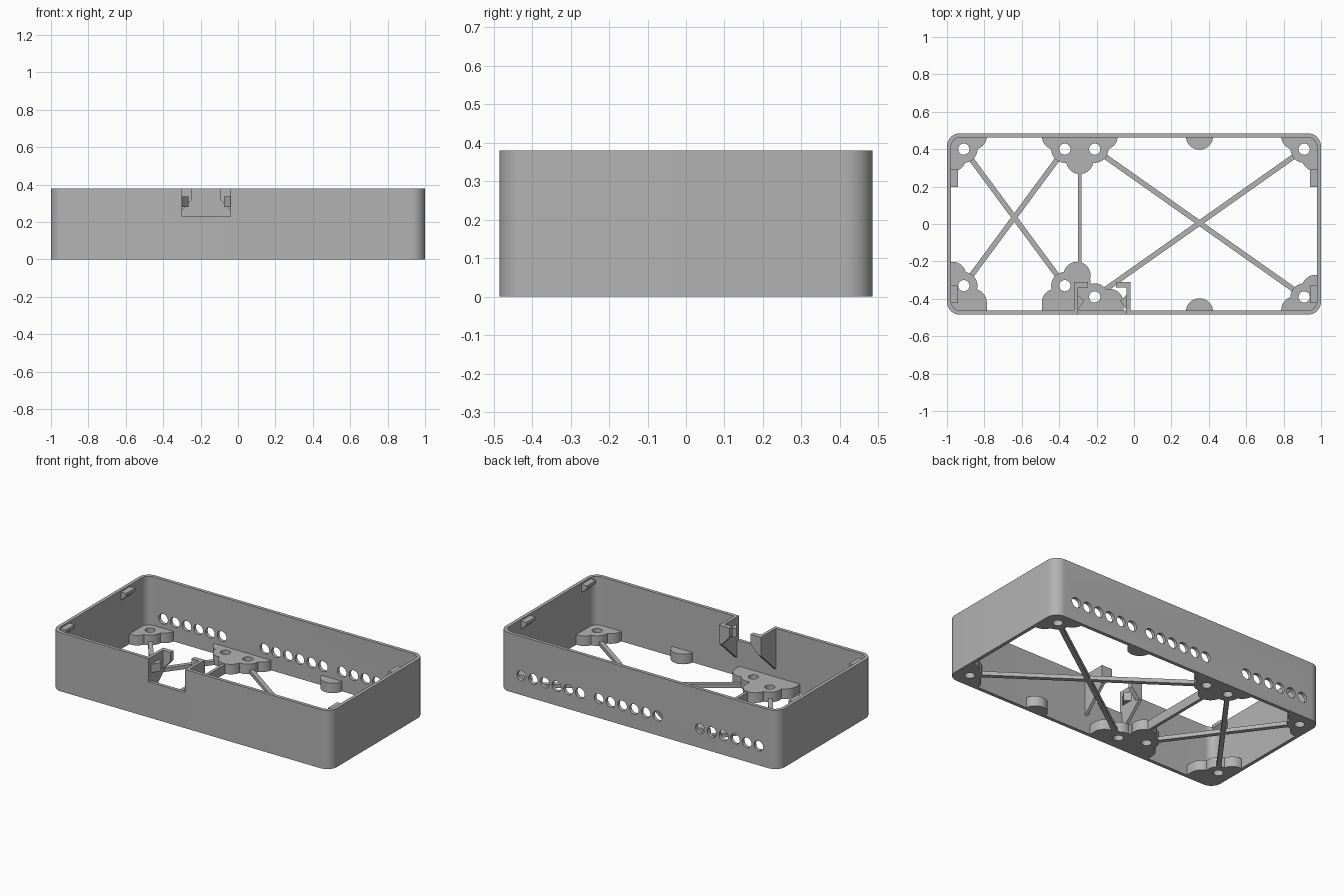
import bpy, bmesh, math
from mathutils import Matrix

if "Cube" in bpy.data.objects:
    bpy.data.objects.remove(bpy.data.objects["Cube"], do_unlink=True)

grey = bpy.data.materials.new("plain_grey")
grey.use_nodes = True
GREY = (0.45, 0.45, 0.45, 1)
grey.diffuse_color = GREY
grey.node_tree.nodes["Principled BSDF"].inputs["Base Color"].default_value = GREY

L, W, H, T = 1.0, 0.485, 0.38, 0.022
PAD = 0.065


def to_object(name, bm):
    bmesh.ops.recalc_face_normals(bm, faces=bm.faces)
    mesh = bpy.data.meshes.new(name)
    bm.to_mesh(mesh)
    bm.free()
    mesh.materials.append(grey)
    obj = bpy.data.objects.new(name, mesh)
    bpy.context.collection.objects.link(obj)
    return obj


def prism(bm, points, low, high, axis="z"):
    """Extrude a flat outline along an axis."""
    place = {"z": lambda a, b, c: (a, b, c),
             "x": lambda a, b, c: (c, a, b),
             "y": lambda a, b, c: (a, c, b)}[axis]
    face = bm.faces.new([bm.verts.new(place(a, b, low)) for a, b in points])
    side = bmesh.ops.extrude_face_region(bm, geom=[face])["geom"]
    shift = place(0, 0, high - low)
    bmesh.ops.translate(bm, vec=shift,
                        verts=[v for v in side if isinstance(v, bmesh.types.BMVert)])


def box(bm, x0, x1, y0, y1, z0, z1):
    prism(bm, [(x0, y0), (x1, y0), (x1, y1), (x0, y1)], z0, z1)


def disc(x, y, r, n=40):
    return [(x + r * math.cos(2 * math.pi * i / n), y + r * math.sin(2 * math.pi * i / n))
            for i in range(n)]


def rounded(inset, radius, n=10):
    pts = []
    for k, (sx, sy) in enumerate([(1, 1), (-1, 1), (-1, -1), (1, -1)]):
        cx, cy = sx * (L - inset - radius), sy * (W - inset - radius)
        for i in range(n + 1):
            a = math.pi / 2 * (k + i / n)
            pts.append((cx + radius * math.cos(a), cy + radius * math.sin(a)))
    return pts


def boolean(obj, bm, operation):
    cutter = to_object("cutter", bm)
    cutter.hide_render = True
    mod = obj.modifiers.new("cut", "BOOLEAN")
    mod.operation, mod.object, mod.solver = operation, cutter, "EXACT"
    mod.use_self = True
    bpy.context.view_layer.objects.active = obj
    bpy.ops.object.modifier_apply(modifier=mod.name)
    bpy.data.objects.remove(cutter, do_unlink=True)


def smooth(obj):
    bpy.ops.object.select_all(action="DESELECT")
    obj.select_set(True)
    bpy.context.view_layer.objects.active = obj
    bpy.ops.object.shade_smooth_by_angle(angle=math.radians(30))


# Outer wall with its inside, clip notch and rear vents cut away
bm = bmesh.new()
prism(bm, rounded(0, 0.07), 0, H)
wall = to_object("outer_wall", bm)
bm = bmesh.new()
prism(bm, rounded(T, 0.05), -0.1, H + 0.1)
boolean(wall, bm, "DIFFERENCE")
bm = bmesh.new()
box(bm, -0.30, -0.04, -W - 0.1, -W + 0.06, 0.23, H + 0.1)
for middle in (0.63, 0.075, -0.65):
    for i in range(6):
        prism(bm, disc(middle + (i - 2.5) * 0.084, 0.125, 0.033, 24), W - 0.1, W + 0.1, "y")
boolean(wall, bm, "DIFFERENCE")
smooth(wall)

# Screw pads: overlapping lobes, trimmed to the wall and drilled
HOLES = [(-0.91, 0.40), (-0.37, 0.40), (-0.21, 0.40), (0.91, 0.40),
         (-0.91, -0.33), (-0.37, -0.33), (-0.21, -0.39), (0.91, -0.39)]


def pad(name, lobes, fills=()):
    bm = bmesh.new()
    for x, y in lobes:
        prism(bm, disc(x, y, 0.073), 0, PAD)
    for x0, x1, y0, y1 in fills:
        box(bm, x0, x1, y0, y1, 0, PAD)
    obj = to_object(name, bm)
    bm = bmesh.new()
    prism(bm, rounded(0.008, 0.062), -0.1, 0.3)
    boolean(obj, bm, "INTERSECT")
    bm = bmesh.new()
    for x, y in HOLES:
        prism(bm, disc(x, y, 0.03, 24), -0.1, 0.3)
    boolean(obj, bm, "DIFFERENCE")
    smooth(obj)


def corner(name, sx, y, sy):
    pad(name, [(sx * 0.91, y), (sx * 0.86, y + sy * 0.07), (sx * 0.97, y - sy * 0.045)],
        [(min(sx * 0.9, sx), max(sx * 0.9, sx), min(y, sy * W), max(y, sy * W))])


corner("back_right_pad", -1, 0.40, 1)
corner("back_left_pad", 1, 0.40, 1)
corner("front_left_pad", 1, -0.39, -1)
pad("front_right_pad", [(-0.91, -0.33), (-0.97, -0.275), (-0.86, -0.42)],
    [(-1, -0.787, -W, -0.42), (-1, -0.87, -0.45, -0.30)])
pad("back_middle_pad", [(-0.37, 0.40), (-0.21, 0.40), (-0.42, 0.47), (-0.16, 0.47), (-0.29, 0.34)],
    [(-0.37, -0.21, 0.36, W)])
pad("front_middle_pad",
    [(-0.37, -0.33), (-0.42, -0.42), (-0.305, -0.275), (-0.21, -0.39), (-0.13, -0.42)],
    [(-0.493, -0.057, -W, -0.42), (-0.38, -0.232, -0.45, -0.30)])
pad("back_rest", [(0.35, 0.47)])
pad("front_rest", [(0.35, -0.47)])


# Cross braces between screw pads
def brace(name, a, b, width, height):
    dx, dy = b[0] - a[0], b[1] - a[1]
    length = math.hypot(dx, dy)
    bm = bmesh.new()
    trim = 0.05
    box(bm, trim, length - trim, -width / 2, width / 2, 0, height)
    bm.transform(Matrix.Translation((a[0], a[1], 0)) @ Matrix.Rotation(math.atan2(dy, dx), 4, "Z"))
    to_object(name, bm)


for i, (a, b) in enumerate([(0, 5), (4, 1), (2, 7), (6, 3)]):
    brace("cross_brace_%d" % (i + 1), HOLES[a], HOLES[b], 0.028, 0.025)
brace("middle_brace", (-0.29, -0.28), (-0.29, 0.34), 0.02, 0.06)

# Snap tabs at the rim of both end walls
for sx, side in ((-1, "right"), (1, "left")):
    for y, end in ((0.245, "back"), (-0.375, "front")):
        bm = bmesh.new()
        profile = [(sx * 0.985, 0.37), (sx * 0.94, 0.37), (sx * 0.94, 0.35), (sx * 0.985, 0.31)]
        prism(bm, profile, y - 0.047, y + 0.047, "y")
        to_object("%s_%s_tab" % (end, side), bm)

# Clip bracket: gusset, hooked return and catch on each side of the notch
MID = -0.17
for s, side in ((-1, "right"), (1, "left")):
    bm = bmesh.new()
    x0, x1 = sorted((MID + s * 0.13, MID + s * 0.15))
    prism(bm, [(-0.47, H), (-0.31, H), (-0.31, 0.26), (-0.47, 0.11)], x0, x1, "x")
    prism(bm, [(MID + s * a, z) for a, z in
               [(0.13, H), (0.075, H), (0.075, 0.32), (0.13, 0.26)]], -0.34, -0.31, "y")
    prism(bm, [(MID + s * a, y) for a, y in
               [(0.13, -0.46), (0.095, -0.41), (0.13, -0.38)]], 0.28, 0.335)
    to_object("%s_clip_bracket" % side, bm)
